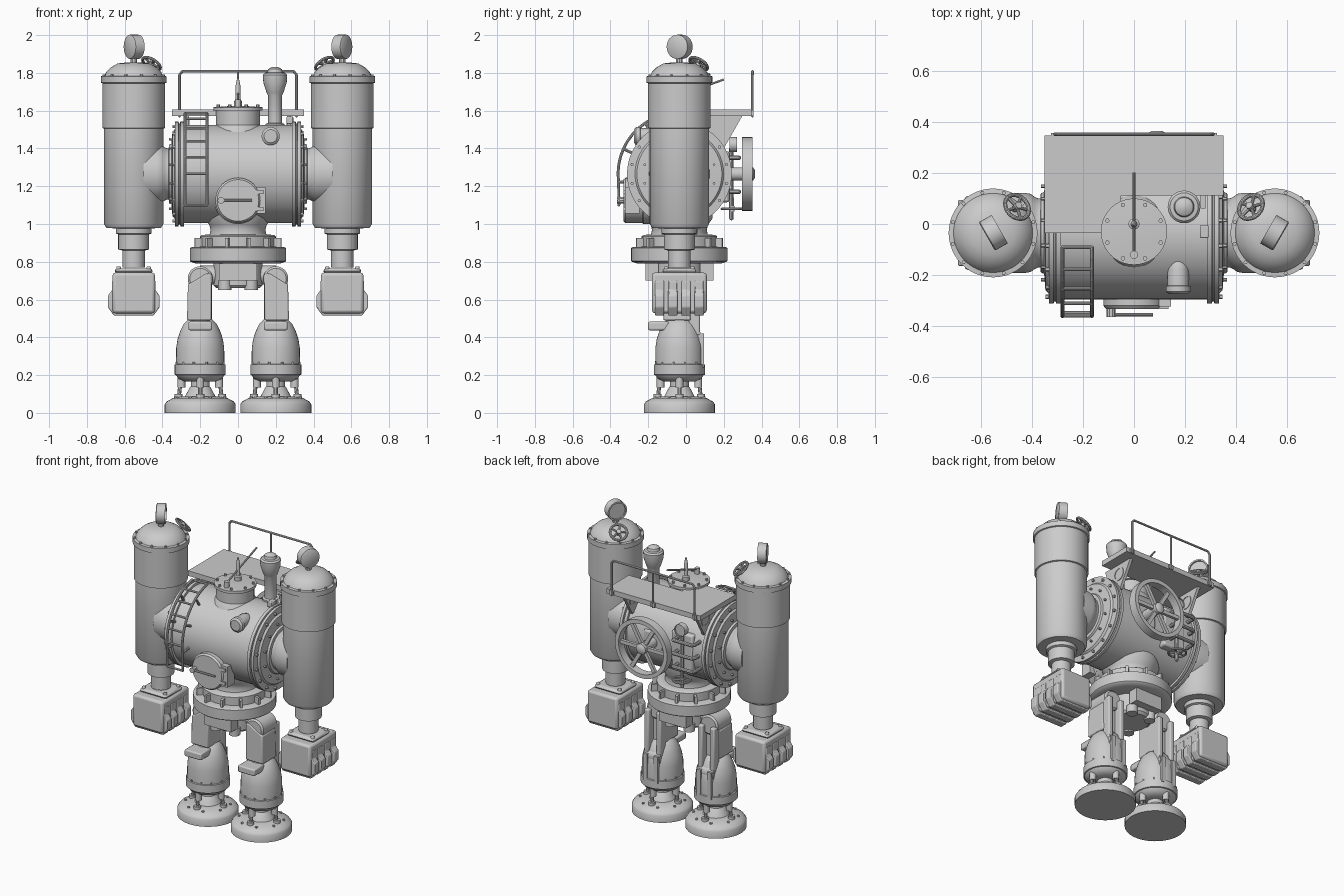
import bpy, bmesh, math
from mathutils import Vector, Matrix

if "Cube" in bpy.data.objects:
    bpy.data.objects.remove(bpy.data.objects["Cube"], do_unlink=True)

grey = bpy.data.materials.new("plain grey")
grey.use_nodes = True
grey.diffuse_color = (0.6, 0.6, 0.6, 1)
grey.node_tree.nodes["Principled BSDF"].inputs["Base Color"].default_value = (0.6, 0.6, 0.6, 1)
X, Y, Z = Vector((1, 0, 0)), Vector((0, 1, 0)), Vector((0, 0, 1))
CY = -0.035            # common depth of limbs and boiler
CZ = 1.265             # boiler axis height
made = []


def finish(name, bm, bevel=0):
    bmesh.ops.recalc_face_normals(bm, faces=bm.faces)
    me = bpy.data.meshes.new(name)
    bm.to_mesh(me)
    bm.free()
    me.materials.append(grey)
    ob = bpy.data.objects.new(name, me)
    bpy.context.collection.objects.link(ob)
    if bevel:
        mod = ob.modifiers.new("bevel", "BEVEL")
        mod.width, mod.segments = bevel, 2
    made.append(ob)


def lathe(bm, profile, loc, axis=Z, n=40, closed=False):
    """Revolve (radius, height) pairs around an axis through loc."""
    m = Matrix.Translation(loc) @ Vector(axis).to_track_quat('Z', 'Y').to_matrix().to_4x4()
    turn = [math.tau * i / n for i in range(n)]
    rings = [[bm.verts.new(m @ Vector((r * math.cos(a), r * math.sin(a), h))) for a in turn] for r, h in profile]
    for a, b in zip(rings, rings[1:] + (rings[:1] if closed else [])):
        for i in range(n):
            bm.faces.new((a[i], a[i - 1], b[i - 1], b[i]))
    if not closed:
        bm.faces.new(rings[0])
        bm.faces.new(rings[-1])


def rod(bm, a, b, r, n=10):
    a, b = Vector(a), Vector(b)
    lathe(bm, [(r, 0), (r, (b - a).length)], a, b - a, n)


def pipe(bm, path, r):
    for a, b in zip(path, path[1:]):
        rod(bm, a, b, r)
    for p in path:
        bmesh.ops.create_icosphere(bm, subdivisions=1, radius=r, matrix=Matrix.Translation(p))


def box(bm, loc, size, rot=None):
    m = Matrix.Translation(loc) @ (rot or Matrix()) @ Matrix.Diagonal((*size, 1))
    bmesh.ops.create_cube(bm, size=1, matrix=m)


def prism(bm, points, axis, start, end):
    """Extrude a 2D outline along X (points are y, z) or Y (points are x, z)."""
    put = (lambda p, d: (d, *p)) if axis == 'X' else (lambda p, d: (p[0], d, p[1]))
    a, b = ([bm.verts.new(put(p, d)) for p in points] for d in (start, end))
    bm.faces.new(a)
    bm.faces.new(b)
    for i in range(len(a)):
        bm.faces.new((a[i], a[i - 1], b[i - 1], b[i]))


def bolts(bm, loc, axis, ring, count, r=0.009, h=0.012):
    q = Vector(axis).to_track_quat('Z', 'Y')
    for i in range(count):
        a = math.tau * (i + 0.5) / count
        p = Vector(loc) + q @ Vector((ring * math.cos(a), ring * math.sin(a), 0))
        lathe(bm, [(r, -h), (r, h)], p, axis, 6)


def handwheel(bm, loc, axis, R, r, spokes, stem):
    q, c = Vector(axis).to_track_quat('Z', 'Y'), Vector(loc)
    spot = lambda a: c + q @ Vector((R * math.cos(a), R * math.sin(a), 0))
    pipe(bm, [spot(math.tau * i / 20) for i in range(21)], r)
    for i in range(spokes):
        rod(bm, c, spot(math.tau * i / spokes), r * 0.8)
    lathe(bm, [(r * 1.8, -r * 2), (r * 1.8, r * 2)], c, axis, 12)
    rod(bm, c, c - q @ Z * stem, r * 1.2)


# Boiler body with flanged ends and shoulder necks
bm = bmesh.new()
half = [(.26, .285), (.277, .285), (.277, .305), (.268, .307), (.268, .313), (.277, .315), (.277, .333),
        (.235, .335), (.225, .347), (.16, .352), (.155, .365), (.135, .367), (.135, .375), (.142, .39),
        (.153, .405), (.157, .43), (.157, .5)]
lathe(bm, [(r, -h) for r, h in reversed(half)] + half, (0, CY, CZ), X, 64)
for s in (-1, 1):
    bolts(bm, (s * .335, CY, CZ), X, .255, 16)
    bolts(bm, (s * .352, CY, CZ), X, .19, 12, .007)
finish("boiler_body", bm)

# Top hatch with bolted lid, post and lever
bm = bmesh.new()
lathe(bm, [(.15, 1.46), (.135, 1.5), (.117, 1.525), (.117, 1.6), (.13, 1.6), (.13, 1.618), (.05, 1.624)], (0, -.03, 0))
bolts(bm, (0, -.03, 1.62), Z, .113, 8)
lathe(bm, [(.022, 1.62), (.022, 1.65), (.013, 1.655), (.013, 1.73), (.004, 1.775)], (0, 0, 0), Z, 12)
rod(bm, (0, -.12, 1.65), (0, .2, 1.765), .006)
lathe(bm, [(.016, 1.62), (.016, 1.66)], (0, -.12, 0), Z, 12)
finish("top_hatch", bm)

# Whistle stack and lamp
bm = bmesh.new()
lathe(bm, [(.05, 1.45), (.05, 1.53), (.036, 1.535), (.036, 1.68), (.045, 1.695), (.062, 1.75), (.064, 1.79), (.055, 1.8),
           (.04, 1.802), (.036, 1.82), (.015, 1.832)], (.196, .067, 0), Z, 28)
finish("whistle_stack", bm)
bm = bmesh.new()
lathe(bm, [(.035, -.01), (.048, 0), (.048, .022), (.042, .024), (.042, .09), (.034, .12), (.012, .14)], (.173, -.265, 1.465), Y, 28)
finish("lamp", bm)
bm = bmesh.new()
box(bm, (.275, -.03, 1.55), (.035, .05, .04))
finish("top_fitting", bm, .005)

# Front door with hinge and latch bar
bm = bmesh.new()
lathe(bm, [(.125, -.29), (.125, -.07), (.115, -.06)], (0, CY - .26, 1.125), -Y, 40)
lathe(bm, [(.12, -.2), (.12, .01), (.11, .022)], (0, -.31, 1.125), -Y, 40)
box(bm, (.118, -.285, 1.125), (.055, .075, .14))
for z in (1.08, 1.17):
    box(bm, (.09, -.325, z), (.09, .014, .022))
rod(bm, (-.09, -.355, 1.125), (.075, -.355, 1.125), .007)
rod(bm, (-.09, -.365, 1.125), (-.09, -.3, 1.125), .018)
finish("front_door", bm)

# Curved ladder
bm = bmesh.new()
arc = [(CY - .325 * math.cos(a), CZ + .325 * math.sin(a)) for a in [math.radians(d) for d in range(-8, 81, 8)]]
arc = [(CY - .32, 1.1)] + arc
for x in (-.28, -.165):
    pipe(bm, [(x, *p) for p in arc], .008)
    for y, z in (arc[1], arc[5], arc[9]):
        rod(bm, (x, y, z), (x, CY + (y - CY) * .78, CZ + (z - CZ) * .78), .008)
for y, z in arc[::2] + arc[-1:]:
    rod(bm, (-.28, y, z), (-.165, y, z), .007)
finish("ladder", bm)

# Rear platform, brackets and railing
bm = bmesh.new()
box(bm, (0, .23, 1.588), (.7, .235, .034))
box(bm, (-.2, .04, 1.588), (.3, .15, .034))
finish("platform", bm)
bm = bmesh.new()
for x in (-.27, .27):
    prism(bm, [(.06, 1.575), (.3, 1.575), (.24, 1.47), (.2, 1.4), (.1, 1.42)], 'X', x - .01, x + .01)
    lathe(bm, [(.036, -.014), (.045, -.014), (.045, .014), (.036, .014)], (x, .19, 1.505), X, 24, True)
finish("platform_brackets", bm)
bm = bmesh.new()
pipe(bm, [(-.31, .352, 1.57), (-.31, .352, 1.79), (-.295, .352, 1.808), (.295, .352, 1.808), (.31, .352, 1.79), (.31, .352, 1.57)], .007)
rod(bm, (0, .352, 1.57), (0, .352, 1.808), .006)
for x in (-.31, 0, .31):
    box(bm, (x, .35, 1.588), (.03, .014, .03))
finish("railing", bm)

# Large rear wheel
bm = bmesh.new()
wheel = (.09, .325, CZ)
lathe(bm, [(.168, -.028), (.195, -.028), (.195, .028), (.168, .028)], wheel, Y, 48, True)
lathe(bm, [(.035, -.15), (.035, .03), (.02, .04)], wheel, Y, 20)
for i in range(6):
    a = math.tau * i / 6
    box(bm, Vector(wheel) + Vector((.1 * math.cos(a), 0, .1 * math.sin(a))), (.16, .02, .024), Matrix.Rotation(-a, 4, 'Y'))
finish("rear_wheel", bm)

# Rear valve panel with pipes, dial and small wheel
bm = bmesh.new()
box(bm, (-.13, .18, 1.25), (.16, .1, .27))
box(bm, (.09, .17, CZ), (.14, .12, .14))
finish("rear_panel", bm, .012)
bm = bmesh.new()
for z in (1.17, 1.26, 1.35):
    pipe(bm, [(-.1, .22, z), (-.1, .28, z), (-.24, .28, z), (-.25, .26, z), (-.25, .1, z)], .012)
pipe(bm, [(-.14, .24, 1.03), (-.14, .24, 1.4)], .012)
lathe(bm, [(.04, -.02), (.04, .02), (.034, .02), (.034, .014)], (-.14, .25, 1.42), Y, 24)
handwheel(bm, (-.14, .245, 1.08), -Z, .055, .007, 5, .06)
finish("rear_pipes", bm)

# Waist turret and hip drum
bm = bmesh.new()
lathe(bm, [(.22, .79), (.25, .8), (.255, .805), (.255, .873), (.245, .878), (.2, .88), (.2, .935), (.19, .942),
           (.15, .945), (.145, .97), (.152, .995), (.175, 1.03), (.18, 1.1)], (0, CY, 0), Z, 48)
for i in range(12):
    a = math.tau * (i + .5) / 12
    box(bm, (.212 * math.cos(a), CY + .212 * math.sin(a), .9), (.05, .016, .05), Matrix.Rotation(a, 4, 'Z'))
finish("waist_turret", bm)
bm = bmesh.new()
lathe(bm, [(.115, .66), (.13, .675), (.13, .8)], (0, CY, 0), Z, 32)
for s in (-1, 1):
    box(bm, (0, CY + s * .145, .75), (.2, .07, .1))
    for t in (-1, 1):
        lathe(bm, [(.035, .65), (.035, .7)], (t * .07, CY + s * .1, 0), Z, 14)
    rod(bm, (s * .06, CY, .73), (s * .2, CY, .73), .05, 24)
finish("hip_drum", bm)

for s, side in ((-1, "right"), (1, "left")):
    # Arm cylinder with domed cap
    ax = s * .552
    bm = bmesh.new()
    lathe(bm, [(.08, .975), (.145, .98), (.157, 1.0), (.157, 1.505), (.166, 1.508), (.166, 1.745), (.174, 1.748),
               (.174, 1.782), (.155, 1.784), (.145, 1.805), (.12, 1.83), (.085, 1.85), (.03, 1.856)], (ax, CY, 0), Z, 48)
    lathe(bm, [(.06, .77), (.06, .86), (.082, .865), (.082, .945), (.095, .95), (.095, .985)], (ax, CY, 0), Z, 32)
    bolts(bm, (ax, CY, 1.78), Z, .163, 12, .008)
    finish(side + "_arm_cylinder", bm)
    # Pressure dial and valve wheel on the cap
    bm = bmesh.new()
    rod(bm, (ax, CY, 1.84), (ax, CY, 1.9), .018)
    facing = Vector((-s * .87, .5, 0))
    lathe(bm, [(.058, -.028), (.064, -.024), (.064, .03), (.054, .03), (.054, .02)], (ax, CY, 1.938), facing, 32)
    handwheel(bm, (s * .458, .067, 1.848), (-s * .45, .45, .75), .053, .008, 5, .08)
    finish(side + "_dial_and_valve", bm)
    # Gripper hand with wrapped ribs
    bm = bmesh.new()
    box(bm, (ax, CY, .635), (.225, .29, .215))
    box(bm, (ax, CY, .75), (.2, .18, .03))
    finish(side + "_hand", bm, .02)
    bm = bmesh.new()
    for i in range(4):
        y = CY + (i - 1.5) * .07
        outline = [(-.115, .7), (-.115, .65), (-.137, .62), (-.137, .56), (-.105, .515), (.105, .515), (.137, .56), (.137, .62), (.115, .65), (.115, .7)]
        prism(bm, [(ax + x, z) for x, z in outline], 'Y', y - .024, y + .024)
    for t in (-1, 1):
        for u in (-1, 1):
            lathe(bm, [(.013, .74), (.013, .775)], (ax + t * .08, CY + u * .07, 0), Z, 8)
    finish(side + "_hand_ribs", bm, .005)

    # Thigh with paired rear rails, hip joint and knee pad
    lx = s * .2
    bm = bmesh.new()
    outline = [(.14, .49), (.14, .735), (.165, .74), (.265, .68), (.27, .49)]
    prism(bm, [(s * x, z) for x, z in outline], 'Y', CY - .085, CY + .06)
    for t in (-1, 1):
        box(bm, (lx + t * .045, CY + .08, .56), (.035, .06, .3))
    box(bm, (lx, CY - .11, .46), (.125, .11, .045))
    finish(side + "_thigh", bm, .008)
    bm = bmesh.new()
    lathe(bm, [(.055, -.08), (.066, -.07), (.066, .07), (.055, .08)], (lx, CY, .71), Y, 28)
    rod(bm, (lx - .06, CY + .075, .4), (lx + .06, CY + .075, .4), .045, 20)
    finish(side + "_leg_joints", bm)
    # Bell-shaped shin with rear guide
    bm = bmesh.new()
    lathe(bm, [(.08, .165), (.115, .18), (.128, .2), (.135, .202), (.135, .255), (.128, .258), (.127, .345), (.12, .39),
               (.107, .43), (.088, .47), (.06, .498), (.02, .508)], (lx, CY, 0), Z, 40)
    bolts(bm, (lx, CY, .257), Z, .127, 12, .007)
    for t in (-1, 1):
        box(bm, (lx + t * .04, CY + .085, .33), (.03, .09, .18))
    finish(side + "_shin", bm)
    # Ankle struts and round foot
    bm = bmesh.new()
    lathe(bm, [(.188, 0), (.188, .045), (.178, .06), (.145, .078), (.1, .086), (.08, .088), (.055, .135), (.05, .14), (.05, .18)], (lx, CY, 0), Z, 48)
    for i in range(4):
        a = math.tau * i / 4
        foot = Vector((lx + .115 * math.cos(a), CY + .115 * math.sin(a), 0))
        top = Vector((lx + .1 * math.cos(a), CY + .1 * math.sin(a), 0))
        rod(bm, foot + Z * .07, top + Z * .2, .011)
        rod(bm, top + Z * .135, top + Z * .2, .021, 14)
        rod(bm, foot + Z * .065, foot + Z * .1, .022, 14)
    bolts(bm, (lx, CY, .074), Z, .14, 8)
    finish(side + "_foot", bm)

# Smooth curved surfaces while keeping the edges crisp
bpy.ops.object.select_all(action='DESELECT')
for ob in made:
    ob.select_set(True)
bpy.context.view_layer.objects.active = made[0]
bpy.ops.object.shade_smooth_by_angle(angle=math.radians(35))
